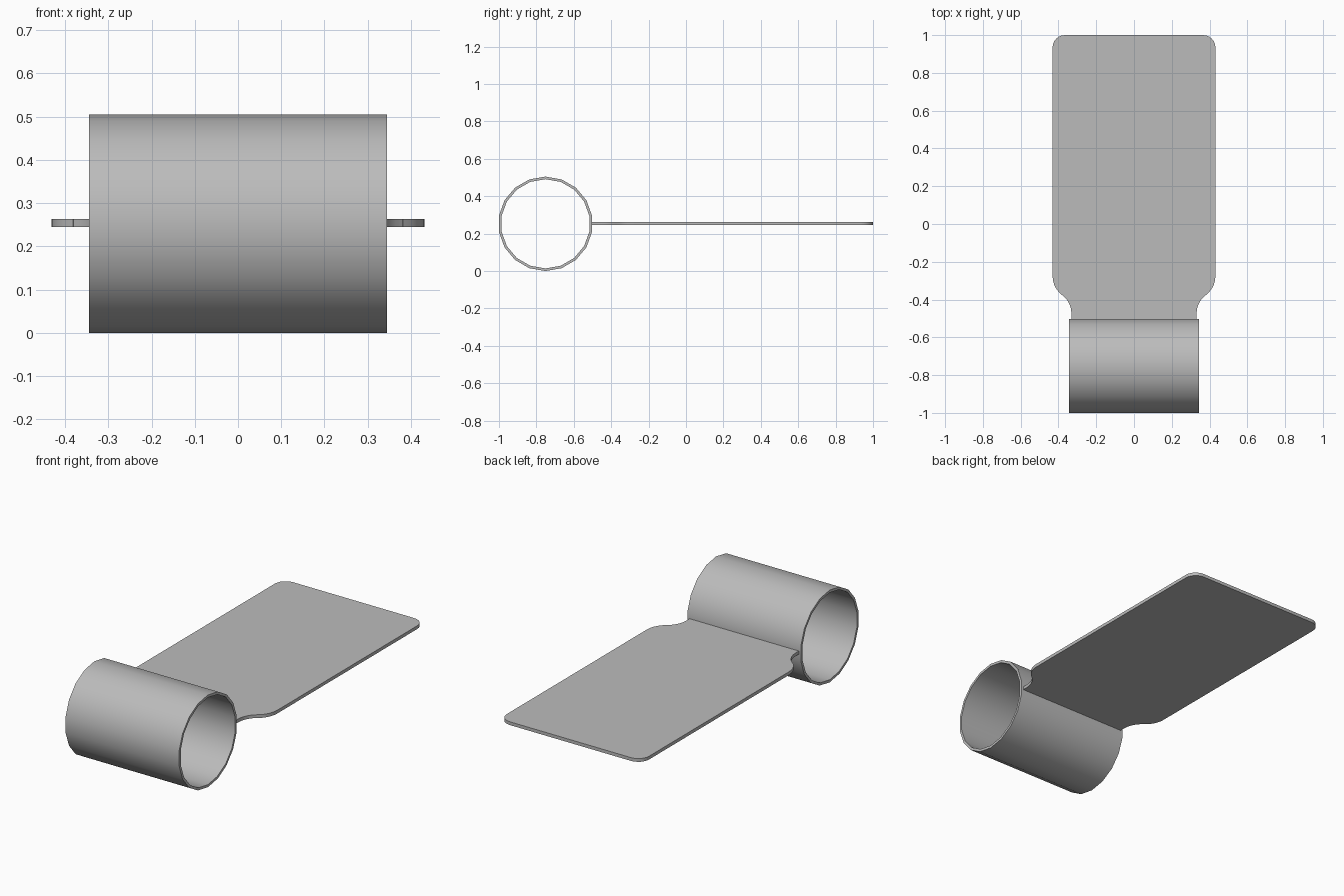
import bpy, bmesh, math

if "Cube" in bpy.data.objects:
    bpy.data.objects.remove(bpy.data.objects["Cube"])

grey = bpy.data.materials.new("plain_grey")
grey.diffuse_color = (0.5, 0.5, 0.5, 1)
grey.use_nodes = True
grey.node_tree.nodes["Principled BSDF"].inputs["Base Color"].default_value = grey.diffuse_color


def finish(name, bm):
    """Turn a bmesh into a named object with sharp edges kept."""
    bmesh.ops.recalc_face_normals(bm, faces=bm.faces[:])
    mesh = bpy.data.meshes.new(name)
    bm.to_mesh(mesh)
    bm.free()
    mesh.materials.append(grey)
    obj = bpy.data.objects.new(name, mesh)
    bpy.context.collection.objects.link(obj)
    bpy.ops.object.select_all(action='DESELECT')
    obj.select_set(True)
    bpy.context.view_layer.objects.active = obj
    bpy.ops.object.shade_smooth_by_angle(angle=math.radians(35))
    return obj


def arc(cx, cy, r, a0, a1, n):
    return [(cx + r * math.cos(math.radians(a0 + (a1 - a0) * i / n)),
             cy + r * math.sin(math.radians(a0 + (a1 - a0) * i / n)))
            for i in range(n + 1)]


# Open tube lying along x, with a thin wall
SIDES, R, WALL, HALF = 18, 0.2525, 0.014, 0.344
CY, CZ = -1 + R * math.cos(math.pi / SIDES), R
bm = bmesh.new()
rings = []
for x, r in ((-HALF, R), (HALF, R), (HALF, R - WALL), (-HALF, R - WALL)):
    rings.append([bm.verts.new((x, CY + r * math.sin(2 * math.pi * i / SIDES),
                                CZ + r * math.cos(2 * math.pi * i / SIDES)))
                  for i in range(SIDES)])
for k in range(4):
    a, b = rings[k], rings[(k + 1) % 4]
    for i in range(SIDES):
        j = (i + 1) % SIDES
        bm.faces.new((a[i], a[j], b[j], b[i]))
finish("tube", bm)

# Flat plate: rounded far corners, S-shaped shoulders, narrow neck
W, NECK, CORNER, T = 0.431, 0.331, 0.065, 0.018
side = [(NECK, -0.509)]
side += arc(NECK + 0.125, -0.475, 0.125, 180, 127, 5)      # concave neck
side += arc(W - 0.125, -0.276, 0.125, -53, 0, 5)           # convex shoulder
side += arc(W - CORNER, 1 - CORNER, CORNER, 0, 90, 6)      # far corner
outline = side + [(-x, y) for x, y in reversed(side)]
bm = bmesh.new()
base = bm.faces.new([bm.verts.new((x, y, 0.254 - T / 2)) for x, y in outline])
top = bmesh.ops.extrude_face_region(bm, geom=[base], use_keep_orig=True)
bmesh.ops.translate(bm, vec=(0, 0, T),
                    verts=[g for g in top["geom"] if isinstance(g, bmesh.types.BMVert)])
finish("plate", bm)
